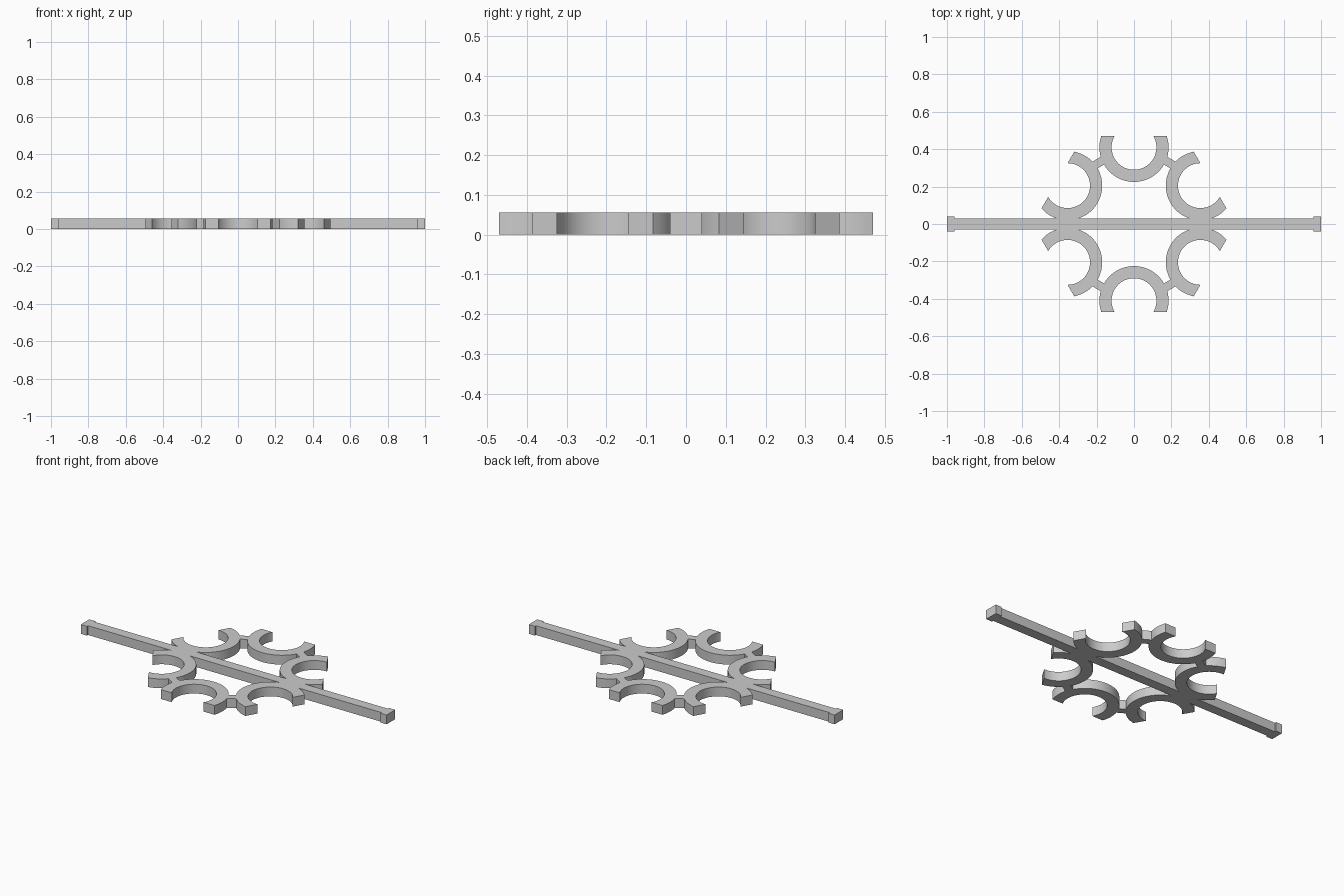
import bpy
import bmesh
from math import asin, cos, sin, pi, radians
from mathutils import Matrix

HEIGHT = 0.055
RING_DIST = 0.41      # ring centre from the middle
R_OUT, R_IN = 0.185, 0.12
CUT = 0.06            # open side of each ring, beyond its centre
SEGMENTS = 40

cube = bpy.data.objects.get("Cube")
if cube:
    bpy.data.objects.remove(cube, do_unlink=True)

grey = bpy.data.materials.new("plain grey")
grey.use_nodes = True
colour = (0.6, 0.6, 0.6, 1)
grey.diffuse_color = colour
grey.node_tree.nodes["Principled BSDF"].inputs["Base Color"].default_value = colour


def plate(name, left, right, angle=0.0):
    """Extrude the strip between two matching edge lines, turned about z."""
    bm = bmesh.new()
    a = [bm.verts.new((x, y, 0)) for x, y in left]
    b = [bm.verts.new((x, y, 0)) for x, y in right]
    for i in range(len(a) - 1):
        bm.faces.new((a[i], a[i + 1], b[i + 1], b[i]))
    ext = bmesh.ops.extrude_face_region(bm, geom=bm.faces[:], use_keep_orig=True)
    top = [v for v in ext["geom"] if isinstance(v, bmesh.types.BMVert)]
    bmesh.ops.translate(bm, verts=top, vec=(0, 0, HEIGHT))
    bmesh.ops.rotate(bm, verts=bm.verts[:], matrix=Matrix.Rotation(angle, 3, "Z"))
    bmesh.ops.recalc_face_normals(bm, faces=bm.faces[:])
    mesh = bpy.data.meshes.new(name)
    bm.to_mesh(mesh)
    bm.free()
    mesh.materials.append(grey)
    obj = bpy.data.objects.new(name, mesh)
    bpy.context.collection.objects.link(obj)
    return obj


def box(name, x0, x1, half_width, angle=0.0):
    return plate(name, [(x0, -half_width), (x1, -half_width)],
                 [(x0, half_width), (x1, half_width)], angle)


def arc(radius):
    """Arc open towards +x, ending on the straight cut line."""
    start = asin(CUT / radius)
    start = pi / 2 - start
    span = 2 * pi - 2 * start
    return [(RING_DIST + radius * cos(start + span * i / SEGMENTS),
             radius * sin(start + span * i / SEGMENTS))
            for i in range(SEGMENTS + 1)]


# Six open rings facing outwards, with a short link between neighbours
rings = []
for i in range(6):
    rings.append(plate(f"open_ring_{i + 1}", arc(R_OUT), arc(R_IN), radians(30 + 60 * i)))
    box(f"ring_link_{i + 1}", 0.355, 0.40, 0.03, radians(60 * i))

# Long crossbar with wider end stops
box("crossbar", -0.96, 0.96, 0.03)
box("left_end_stop", 0.96, 1.0, 0.04)
box("right_end_stop", -1.0, -0.96, 0.04)

# Smooth curved walls, crisp edges
bpy.ops.object.select_all(action="DESELECT")
for ring in rings:
    ring.select_set(True)
bpy.context.view_layer.objects.active = rings[0]
bpy.ops.object.shade_smooth_by_angle(angle=radians(30))
